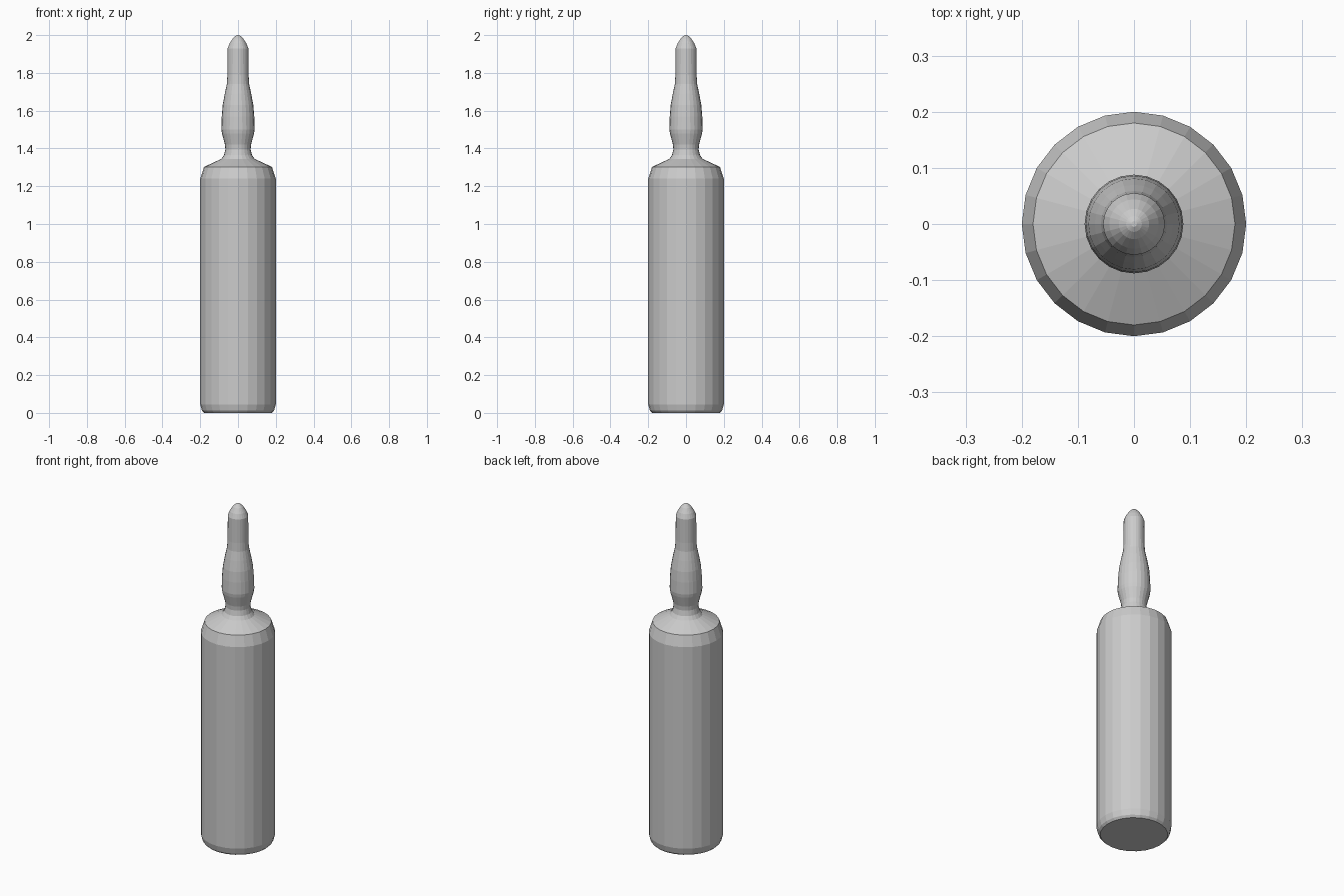
import bpy
import bmesh
from math import cos, sin, tau

SIDES = 24

cube = bpy.data.objects.get("Cube")
if cube:
    bpy.data.objects.remove(cube, do_unlink=True)

# Single pale grey glass material
glass = bpy.data.materials.new("pale grey glass")
glass.use_nodes = True
color = (0.6, 0.6, 0.6, 1)
glass.diffuse_color = color
glass.node_tree.nodes["Principled BSDF"].inputs["Base Color"].default_value = color


def lathe(name, profile):
    """Spin (radius, height) points around z and cap both ends."""
    bm = bmesh.new()
    rings = [[bm.verts.new((r * cos(tau * i / SIDES), r * sin(tau * i / SIDES), z))
              for i in range(SIDES)] for r, z in profile]
    for low, high in zip(rings, rings[1:]):
        for i in range(SIDES):
            j = (i + 1) % SIDES
            bm.faces.new((low[i], low[j], high[j], high[i]))
    bm.faces.new(rings[0][::-1])
    bm.faces.new(rings[-1])
    mesh = bpy.data.meshes.new(name)
    bm.to_mesh(mesh)
    bm.free()
    mesh.materials.append(glass)
    obj = bpy.data.objects.new(name, mesh)
    bpy.context.collection.objects.link(obj)
    return obj


base = [(0.18, 0), (0.191, 0.012), (0.2, 0.045)]
shoulder = [(0.2, 1.24), (0.18, 1.302), (0.088, 1.345), (0.074, 1.365)]
neck = [(0.067, 1.395), (0.069, 1.42), (0.085, 1.48)]
bulb = [(0.088, 1.5), (0.086, 1.57), (0.081, 1.63), (0.07, 1.69), (0.059, 1.74)]
tip = [(0.056, 1.79), (0.055, 1.93), (0.044, 1.957), (0.027, 1.983),
       (0.014, 1.995), (0.005, 2)]

# One closed, faceted glass vessel
lathe("glass_vial", base + shoulder + neck + bulb + tip)
